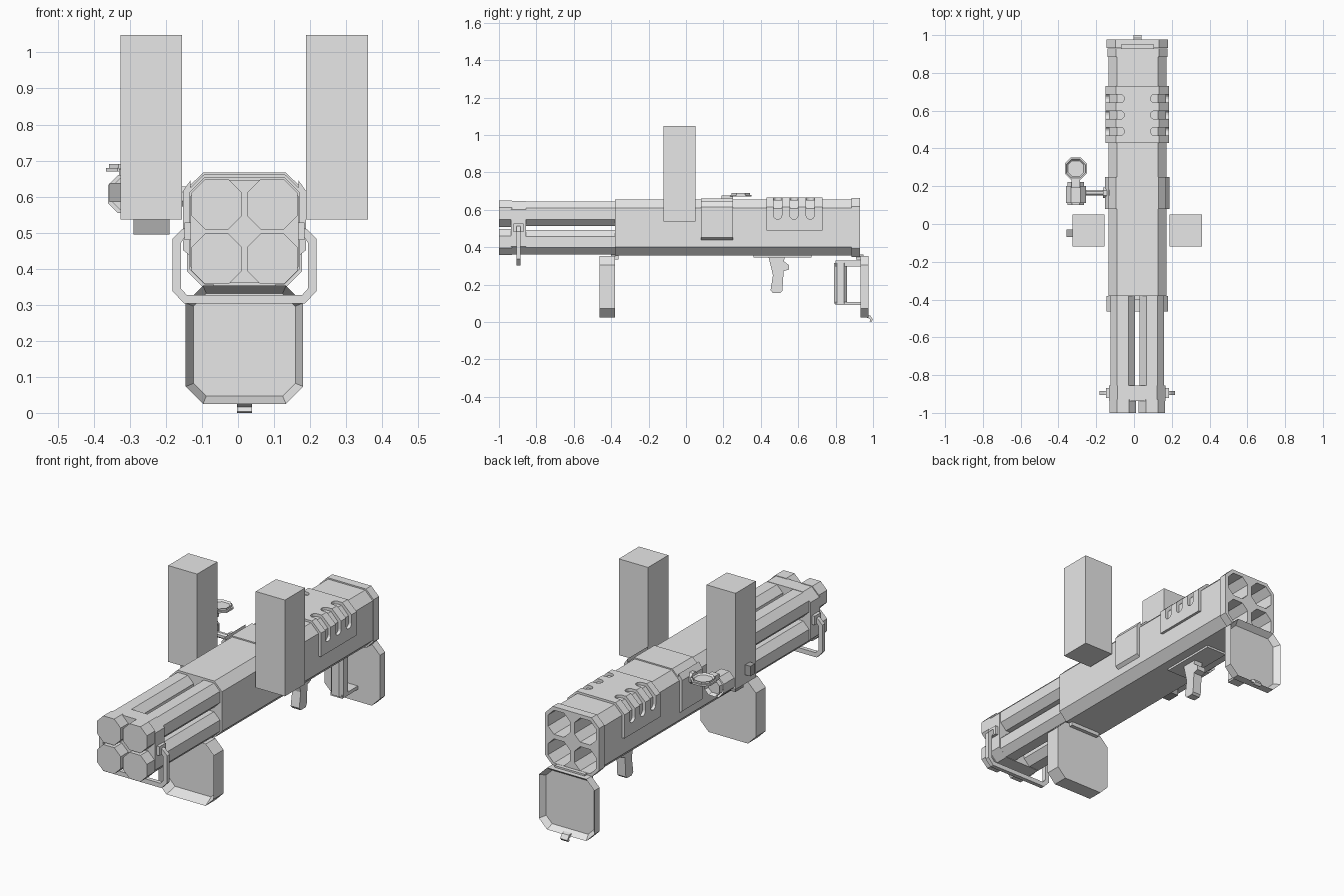
import bpy, bmesh
from mathutils import Vector

cube = bpy.data.objects.get("Cube")
if cube:
    bpy.data.objects.remove(cube, do_unlink=True)


def material(name, value):
    m = bpy.data.materials.new(name)
    m.use_nodes = True
    col = (value, value, value, 1)
    m.diffuse_color = col
    m.node_tree.nodes["Principled BSDF"].inputs["Base Color"].default_value = col
    return m


LIGHT = material("light_grey", 0.8)
DARK = material("mid_grey", 0.42)
CX, CZ, HW, HH, CH = 0.018, 0.505, 0.154, 0.15, 0.045  # body section


def add_prism(bm, pts, axis, lo, hi):
    """Extrude a 2D outline along an axis."""
    def place(p, d):
        a, b = p
        return {"x": (d, a, b), "y": (a, d, b), "z": (a, b, d)}[axis]
    f = bm.faces.new([bm.verts.new(place(p, lo)) for p in pts])
    ext = bmesh.ops.extrude_face_region(bm, geom=[f])["geom"]
    step = Vector(place((0, 0), hi - lo))
    verts = [g for g in ext if isinstance(g, bmesh.types.BMVert)]
    bmesh.ops.translate(bm, verts=verts, vec=step)


def finish(name, bm, mat=LIGHT):
    bmesh.ops.recalc_face_normals(bm, faces=bm.faces)
    me = bpy.data.meshes.new(name)
    bm.to_mesh(me)
    bm.free()
    ob = bpy.data.objects.new(name, me)
    bpy.context.scene.collection.objects.link(ob)
    me.materials.append(mat)
    return ob


def prism(name, pts, axis, lo, hi, mat=LIGHT, dish=None):
    """Prism; dish = (direction, rim width, depth) hollows that side."""
    bm = bmesh.new()
    add_prism(bm, pts, axis, lo, hi)
    bmesh.ops.recalc_face_normals(bm, faces=bm.faces)
    if dish:
        d, rim, depth = dish
        d = Vector(d)
        face = [f for f in bm.faces if f.normal.dot(d) > 0.9]
        bmesh.ops.inset_region(bm, faces=face, thickness=rim)
        bmesh.ops.translate(bm, verts=list(face[0].verts), vec=-d * depth)
    return finish(name, bm, mat)


def box(name, x, y, z, mat=LIGHT):
    return prism(name, [(x[0], y[0]), (x[1], y[0]), (x[1], y[1]), (x[0], y[1])], "z", *z, mat)


def chamfered(cx, cy, hw, hh, c):
    """Rectangle with cut corners."""
    quarter = [(hw, hh - c), (hw - c, hh)]
    pts = quarter + [(-a, b) for a, b in reversed(quarter)]
    pts += [(-a, -b) for a, b in pts]
    return [(cx + a, cy + b) for a, b in pts]


def octagon(cx, cy, r):
    return chamfered(cx, cy, r, r, r * 0.54)


def mirrored(half):
    """Outline from its +x half, listed from top to bottom or back."""
    return [(CX + a, b) for a, b in half] + [(CX - a, b) for a, b in reversed(half)]


def cut(ob, cutter):
    mod = ob.modifiers.new("cut", "BOOLEAN")
    mod.object = cutter
    mod.solver = "EXACT"
    deps = bpy.context.evaluated_depsgraph_get()
    me = bpy.data.meshes.new_from_object(ob.evaluated_get(deps))
    ob.modifiers.clear()
    ob.data = me


def shell(name, out, z_low, y0, y1):
    """Saddle cover wrapped over the top and sides of the body."""
    def path(o):
        return [(HW + o, z_low), (HW + o, CZ + HH - CH + o * 0.4),
                (HW - CH + o * 0.4, CZ + HH + o * 0.8)]
    outer = [(CX + a, b) for a, b in path(out)]
    outer += [(CX - a, b) for a, b in reversed(path(out))]
    inner = [(CX - a, b) for a, b in path(-0.004)]
    inner += [(CX + a, b) for a, b in reversed(path(-0.004))]
    return prism(name, outer + inner, "y", y0, y1)


# Main body and rear rim
tubes = [(CX + i * 0.077, 0.503 + j * 0.076) for i in (-1, 1) for j in (-1, 1)]
body = prism("body", chamfered(CX, CZ, HW, HH, CH), "y", -0.38, 0.9)
rim = prism("rear_rim", chamfered(CX, CZ, HW + 0.005, HH + 0.007, CH), "y", 0.885, 0.93)
vents = shell("vent_cover", 0.014, 0.49, 0.43, 0.73)
shell("mount_band", 0.008, 0.45, 0.08, 0.25)
for s, side in ((-1, "right"), (1, "left")):
    x0, x1 = CX + s * (HW - 0.004), CX + s * (HW + 0.017)
    prism(side + "_mount_plate", [(x0, 0.435), (x1, 0.452), (x1, 0.615), (x0, 0.645)], "y", 0.08, 0.25)

# Bores open at the rear
bm = bmesh.new()
for x, z in tubes:
    add_prism(bm, octagon(x, z, 0.064), "y", -0.3, 1.1)
bores = finish("bore_cutter", bm)
cut(body, bores)
cut(rim, bores)

# Rounded slots wrapping over the shoulder of the vent cover
bm = bmesh.new()
X_END, Z_END = 0.07, 0.55
for s in (-1, 1):
    for y in (0.49, 0.577, 0.664):
        pts = [(X_END, 0.7), (0.2, 0.7), (0.2, Z_END), (HW - 0.003, Z_END),
               (HW - 0.003, 0.606), (HW - CH, 0.651), (X_END, 0.651)]
        add_prism(bm, [(CX + s * a, b) for a, b in pts], "y", y - 0.022, y + 0.022)


def is_tip(e):
    a, b = (v.co for v in e.verts)
    if abs(a.y - b.y) > 0.001:
        return False
    return (all(abs(abs(c.x - CX) - X_END) < 0.001 for c in (a, b))
            or all(abs(c.z - Z_END) < 0.001 for c in (a, b)))


bmesh.ops.bevel(bm, geom=[e for e in bm.edges if is_tip(e)], offset=0.0205,
                segments=4, profile=0.5, affect="EDGES")
slots = finish("slot_cutter", bm)
cut(vents, slots)
cut(body, slots)
for c in (bores, slots):
    bpy.data.objects.remove(c, do_unlink=True)

# Launch tubes with front caps
for i, (x, z) in enumerate(tubes):
    prism("tube_%d" % i, octagon(x, z, 0.065), "y", -0.95, -0.37)
    prism("tube_cap_%d" % i, octagon(x, z, 0.07), "y", -1.0, -0.93)

# Front clamp and swinging bail handle
prism("front_clamp", chamfered(CX, 0.503, 0.15, 0.143, CH), "y", -0.936, -0.856)
outer = [(0.14, 0.525), (0.175, 0.508), (0.2, 0.483), (0.2, 0.338), (0.167, 0.303)]
inner = [(0.14, 0.498), (0.165, 0.488), (0.176, 0.472), (0.176, 0.345), (0.16, 0.327)]
bail = [(CX + a, b) for a, b in outer] + [(CX - a, b) for a, b in reversed(outer)]
bail += [(CX - a, b) for a, b in inner] + [(CX + a, b) for a, b in reversed(inner)]
prism("bail_handle", bail, "y", -0.906, -0.884)
for s, side in ((-1, "right"), (1, "left")):
    xs = sorted((CX + s * 0.14, CX + s * 0.166))
    box(side + "_bail_pivot", xs, (-0.922, -0.868), (0.48, 0.528))

# Dished end doors hanging open, hinges and latch
door = chamfered(CX, 0.189, 0.163, 0.164, 0.048)
prism("front_door", door, "y", -0.462, -0.38, dish=((0, -1, 0), 0.024, 0.06))
prism("rear_door", door, "y", 0.932, 0.976, dish=((0, 1, 0), 0.024, 0.03))
box("front_hinge", (-0.07, 0.106), (-0.4, -0.36), (0.335, 0.362))
box("rear_hinge", (-0.07, 0.106), (0.91, 0.95), (0.335, 0.362))
prism("door_latch", [(0.965, 0.038), (0.985, 0.034), (1.0, 0.012), (0.99, 0.0),
                     (0.982, 0.004), (0.985, 0.016), (0.965, 0.024)], "x", -0.003, 0.039)

# Rear grip on the door
prism("rear_grip", chamfered(CX, 0.826, 0.036, 0.034, 0.014), "z", 0.1, 0.315)
box("rear_grip_top", (CX - 0.034, CX + 0.034), (0.8, 0.94), (0.298, 0.33))
box("rear_grip_bottom", (CX - 0.034, CX + 0.034), (0.8, 0.94), (0.09, 0.108))

# Trigger grip under the body
box("trigger_plate", (CX - 0.06, CX + 0.06), (0.36, 0.67), (0.344, 0.36))
prism("trigger_grip", [(0.44, 0.35), (0.53, 0.35), (0.522, 0.325), (0.55, 0.305), (0.55, 0.28),
                       (0.522, 0.272), (0.515, 0.165), (0.505, 0.155), (0.465, 0.155),
                       (0.452, 0.17), (0.465, 0.25), (0.448, 0.32)], "x", CX - 0.025, CX + 0.025)

# Side blocks with small attachments
box("right_block", (-0.326, -0.156), (-0.12, 0.05), (0.537, 1.048))
box("left_block", (0.188, 0.36), (-0.12, 0.05), (0.537, 1.048))
box("block_button", (-0.357, -0.32), (-0.07, -0.03), (0.585, 0.638), DARK)
box("block_foot", (-0.29, -0.19), (-0.07, 0.0), (0.495, 0.54), DARK)

# Sight on its arm, with flipped cap
SX = -0.308
prism("sight_tube", octagon(SX, 0.607, 0.053), "y", 0.11, 0.2, dish=((0, 1, 0), 0.013, 0.06))
prism("sight_ring", octagon(SX, 0.607, 0.043), "y", 0.195, 0.222, dish=((0, 1, 0), 0.008, 0.022))
prism("sight_front_ring", octagon(SX, 0.607, 0.043), "y", 0.1, 0.115)
prism("sight_arm", octagon(0.165, 0.6, 0.014), "x", -0.27, -0.13)
prism("arm_collar", octagon(0.165, 0.6, 0.028), "x", -0.165, -0.13)
box("cap_hinge", (SX - 0.022, SX + 0.022), (0.19, 0.25), (0.648, 0.676))
prism("sight_cap", octagon(SX, 0.293, 0.058), "z", 0.67, 0.68)
prism("sight_cap_rim", octagon(SX, 0.293, 0.05), "z", 0.678, 0.69, dish=((0, 0, 1), 0.009, 0.008))
